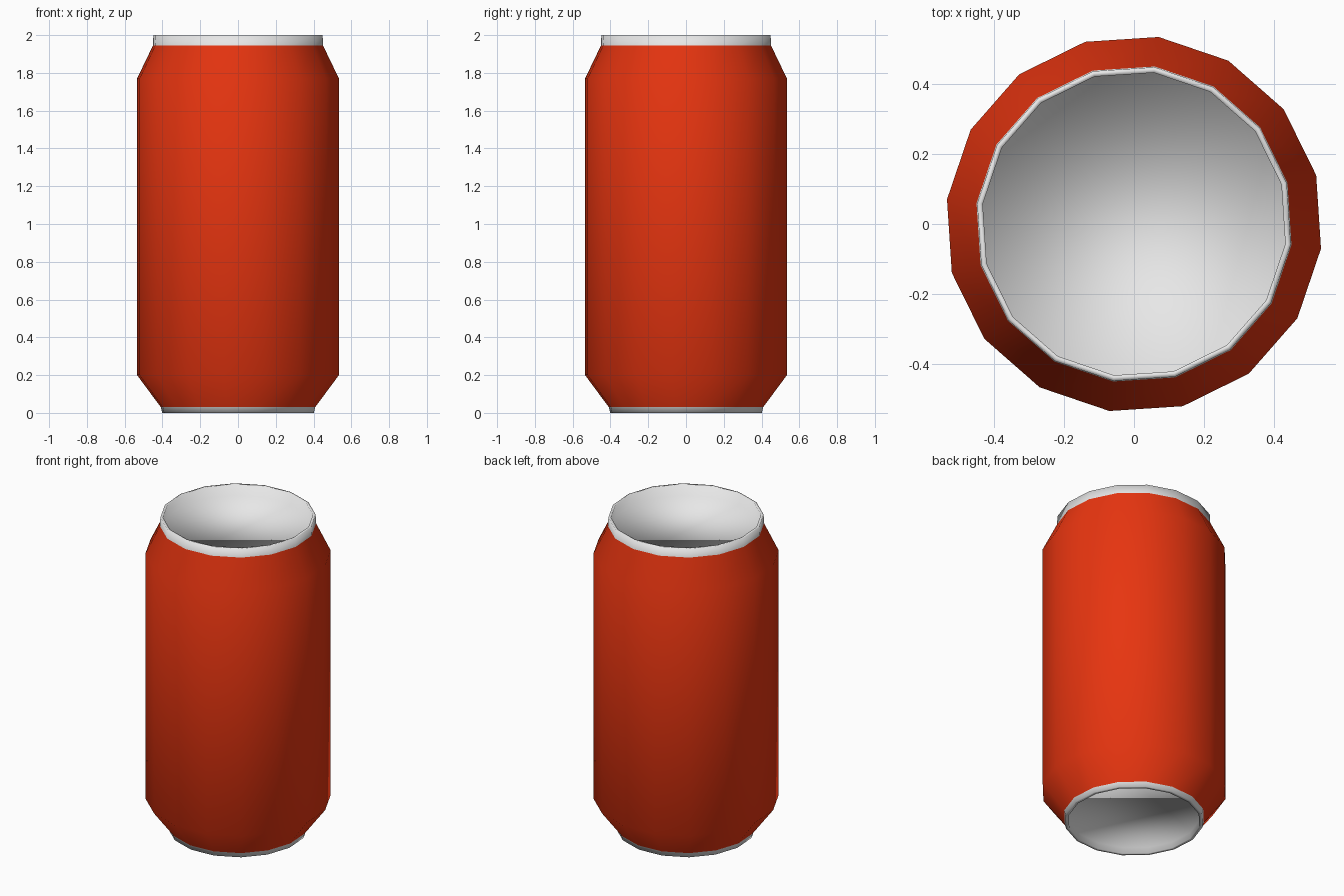
import bpy
import bmesh
import math

SIDES = 16
TURN = math.radians(15)

cube = bpy.data.objects.get("Cube")
if cube:
    bpy.data.objects.remove(cube, do_unlink=True)


def make_material(name, colour, metallic=0.0):
    mat = bpy.data.materials.new(name)
    mat.use_nodes = True
    mat.diffuse_color = colour
    bsdf = next(n for n in mat.node_tree.nodes if n.type == 'BSDF_PRINCIPLED')
    bsdf.inputs["Base Color"].default_value = colour
    bsdf.inputs["Metallic"].default_value = metallic
    return mat


def lathe(name, profile, materials, pick):
    """Turn (radius, height) points into a closed, smooth-shaded solid."""
    bm = bmesh.new()
    rings = []
    for radius, z in profile:
        angles = [TURN + math.tau * i / SIDES for i in range(SIDES)]
        rings.append([bm.verts.new((radius * math.cos(a), radius * math.sin(a), z))
                      for a in angles])
    for low, high in zip(rings, rings[1:]):
        for i in range(SIDES):
            j = (i + 1) % SIDES
            bm.faces.new((low[i], low[j], high[j], high[i]))
    bm.faces.new(list(reversed(rings[0])))
    bm.faces.new(rings[-1])
    for face in bm.faces:
        face.smooth = True
        face.material_index = pick(face.calc_center_median().z)
    mesh = bpy.data.meshes.new(name)
    bm.to_mesh(mesh)
    bm.free()
    for mat in materials:
        mesh.materials.append(mat)
    obj = bpy.data.objects.new(name, mesh)
    bpy.context.collection.objects.link(obj)
    return obj


red = make_material("red paint", (0.8, 0.035, 0.005, 1))
grey = make_material("light grey metal", (0.8, 0.8, 0.8, 1))

BAND_BOTTOM, BAND_TOP = 0.03, 1.945

# Recessed base, foot rim, chamfers, wall, top rim and recessed lid
can_profile = [
    (0.385, 0.04), (0.385, 0.0), (0.405, 0.0), (0.412, BAND_BOTTOM),
    (0.539, 0.2), (0.539, 1.77),
    (0.454, BAND_TOP), (0.452, 2.0), (0.436, 2.0), (0.436, 1.93),
]


# Paint covers the wall and both chamfers; rims and recessed ends stay bare
def paint_rule(z):
    return 0 if 0.06 < z < 1.92 else 1


lathe("drink_can", can_profile, [red, grey], paint_rule)
